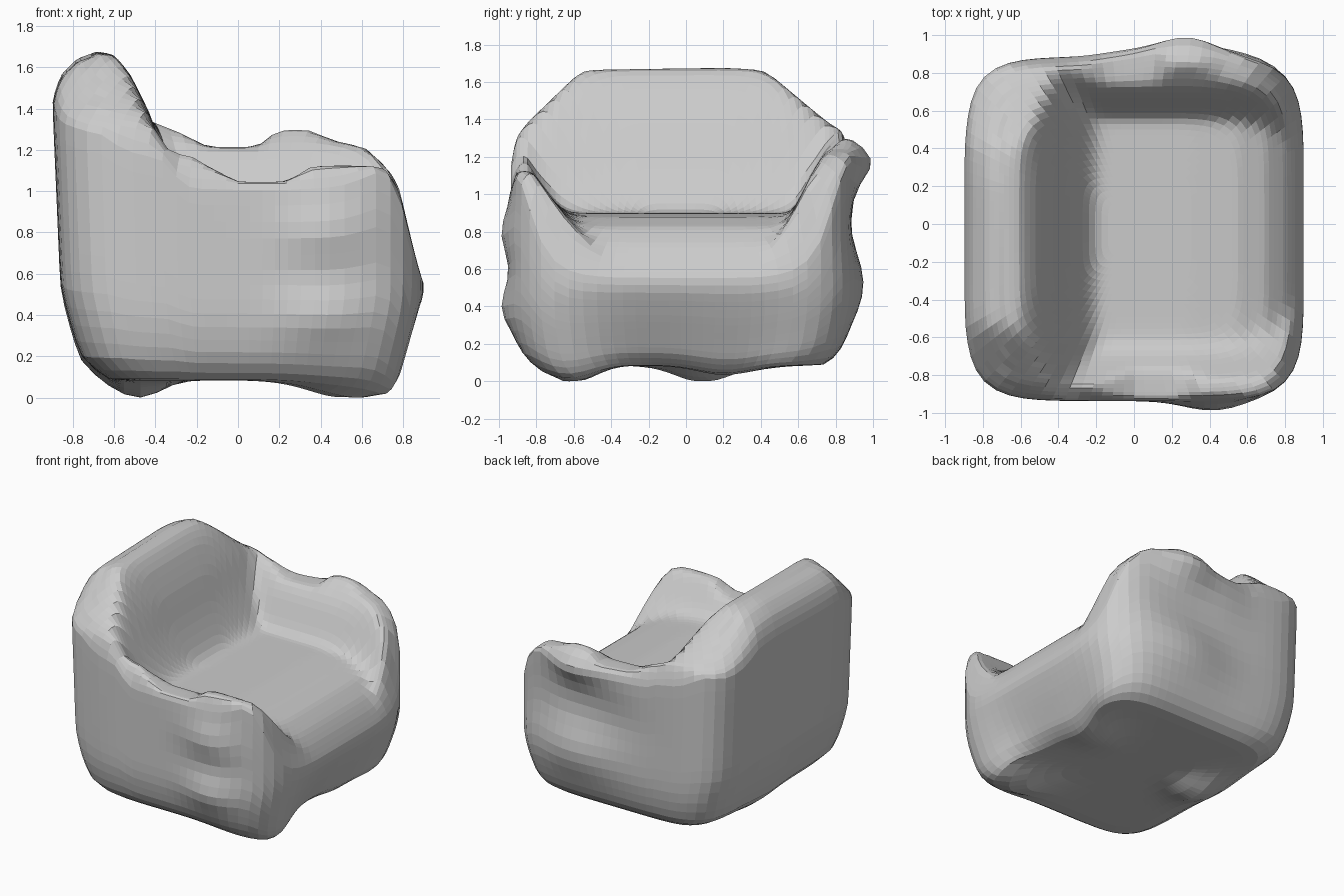
import bpy, bmesh, math
from mathutils import Vector

if "Cube" in bpy.data.objects:
    bpy.data.objects.remove(bpy.data.objects["Cube"])

COLS = 96          # columns around the outline
TOP, WALL, BASE = 32, 14, 8


def curve(points):
    """Piecewise-linear profile through (position, value) points."""
    def f(v):
        if v <= points[0][0]:
            return points[0][1]
        for (a, p), (b, q) in zip(points, points[1:]):
            if v <= b:
                return p + (q - p) * (v - a) / (b - a)
        return points[-1][1]
    return f


def bump(a, b, ca, cb, ra, rb):
    return math.exp(-((a - ca) / ra) ** 2 - ((b - cb) / rb) ** 2)


def blend(values, k):
    """Soft maximum (k > 0) or soft minimum (k < 0)."""
    m = max(values) if k > 0 else min(values)
    return m + k * math.log(sum(math.exp((v - m) / k) for v in values))


# Seat cushion, rolling over at the open +x side
seat = curve([(0.3, .905), (.55, .885), (.7, .83), (.8, .74), (.86, .65), (.9, .54)])
# Backrest: section along x, limited by its outline across y
back_section = curve([(-.9, 1.45), (-.86, 1.57), (-.78, 1.65), (-.69, 1.68), (-.6, 1.66),
                      (-.52, 1.56), (-.43, 1.38), (-.35, 1.16), (-.26, .97), (-.17, .82), (0, .5)])
back_outline = curve([(-.95, 1.16), (-.92, 1.3), (-.86, 1.38), (-.56, 1.67), (.2, 1.69), (.4, 1.67),
                      (.6, 1.5), (.82, 1.32), (.87, 1.18)])
# Arms: section across y, limited by the crest along x
near_section = curve([(-.95, 1.02), (-.915, 1.15), (-.87, 1.2), (-.82, 1.11), (-.7, .94), (-.6, .82), (-.4, .5)])
near_crest = curve([(-.35, 1.33), (-.17, 1.14), (0, 1.05), (.25, 1.05), (.35, 1.13), (.71, 1.13),
                    (.78, 1.03), (.82, .85), (.9, .5)])
far_section = curve([(.4, .5), (.5, .78), (.58, .95), (.65, 1.1), (.73, 1.24), (.8, 1.33),
                     (.83, 1.3), (.87, 1.15)])
far_crest = curve([(-.35, 1.33), (-.15, 1.22), (.1, 1.22), (.19, 1.31), (.35, 1.31), (.45, 1.25),
                   (.62, 1.22), (.71, 1.13), (.78, 1.05), (.82, .85), (.9, .5)])
# Inward tuck of the outer wall at each height
tuck_back = curve([(.08, .28), (.19, .14), (.35, .09), (.53, .04), (1.0, .02), (1.45, 0)])
tuck_front = curve([(.08, .15), (.15, .1), (.25, .07), (.35, .04), (.5, 0)])
tuck_side = curve([(.08, .15), (.14, .08), (.2, .04), (.36, .005), (.45, 0)])


def backrest(x, y):
    if x < -.69:                       # rounded rear shoulder
        return back_section(x) + back_outline(y) - 1.69
    return blend([back_section(x), back_outline(y)], -.015) + .01


def top_height(x, y):
    parts = [seat(x), backrest(x, y),
             blend([near_section(y), near_crest(x)], -.015),
             blend([far_section(y), far_crest(x)], -.015)]
    return blend(parts, .035)


def base_height(x, y):
    # Underside with lumpy feet
    feet = (1.2 * bump(x, y, .56, -.62, .26, .15) + 1.1 * bump(x, y, -.48, .08, .13, .2)
            + .6 * bump(x, y, .55, .2, .2, .2))
    return .09 - .09 * min(feet, 1)


def sag(x, y, z):
    # Uneven bulges of the two arm sides
    if y > .7:
        w = min(1, (y - .7) / .14)
        y += w * (.125 * bump(x, z, .28, 1.19, .22, .13) + .07 * bump(x, z, .3, .53, .35, .2)
                  + .03 * bump(x, z, -.05, 1.15, .2, .2) - .01 * bump(x, z, .2, .8, .4, .12))
    elif y < -.8:
        w = min(1, (-.8 - y) / .12)
        y -= w * .06 * (bump(x, z, .42, .8, .2, .13) + bump(x, z, .42, .4, .2, .13))
    return Vector((x, y, z))


def outline(i):
    a = 2 * math.pi * i / COLS
    c, s = math.cos(a), math.sin(a)
    r = (abs(c) ** 6 + abs(s) ** 6) ** (-1 / 6)
    return .9 * c * r, -.04 + .91 * s * r


def tucked(x, y, z):
    front = tuck_front(z) * (1 + .8 * math.exp(-(y / .5) ** 4))
    kx = 1 - (front if x > 0 else tuck_back(z)) / .9
    ky = 1 - tuck_side(z) / .91
    return x * kx, -.04 + (y + .04) * ky


bm = bmesh.new()
rings = []
# Underside, from near the centre outwards
for j in range(1, BASE + 1):
    ring = []
    for i in range(COLS):
        x, y = tucked(*outline(i), .088)
        x, y = x * j / BASE, -.04 + (y + .04) * j / BASE
        ring.append(bm.verts.new((x, y, base_height(x, y))))
    rings.append(ring)
# Outer wall, up to the rim
for j in range(1, WALL + 1):
    ring = []
    for i in range(COLS):
        ox, oy = outline(i)
        rim = top_height(ox, oy)
        t = (j / WALL) ** 1.25
        x0, y0 = tucked(ox, oy, .088)
        low = base_height(x0, y0)
        x, y = tucked(ox, oy, .088 + (rim - .088) * t)
        ring.append(bm.verts.new(sag(x, y, low + (rim - low) * t)))
    rings.append(ring)
# Backrest, arms and seat, from the rim inwards
for j in range(1, TOP):
    s = 1 - (j / TOP) ** 1.25
    ring = []
    for i in range(COLS):
        ox, oy = outline(i)
        kx = 1 - tuck_back(top_height(ox, oy)) / .9 if ox < 0 else 1
        x, y = ox * s * kx, -.04 + (oy + .04) * s
        ring.append(bm.verts.new(sag(x, y, top_height(x, y))))
    rings.append(ring)

for a, b in zip(rings, rings[1:]):
    for i in range(COLS):
        k = (i + 1) % COLS
        bm.faces.new((a[i], a[k], b[k], b[i]))
# Close both centres with fans
for ring in (rings[0], rings[-1]):
    mid = bm.verts.new(sum((v.co for v in ring), Vector()) / COLS)
    for i in range(COLS):
        bm.faces.new((ring[i], ring[(i + 1) % COLS], mid))

# Soften the lumps slightly, then stand the chair on the floor
for _ in range(2):
    bmesh.ops.smooth_vert(bm, verts=bm.verts, factor=.3, use_axis_x=True, use_axis_y=True, use_axis_z=True)
low = min(v.co.z for v in bm.verts)
mid_y = (min(v.co.y for v in bm.verts) + max(v.co.y for v in bm.verts)) / 2
bmesh.ops.translate(bm, verts=bm.verts, vec=(0, -mid_y, -low))
bmesh.ops.recalc_face_normals(bm, faces=bm.faces)
mesh = bpy.data.meshes.new("armchair")
bm.to_mesh(mesh)
bm.free()
bpy.context.collection.objects.link(bpy.data.objects.new("armchair", mesh))
